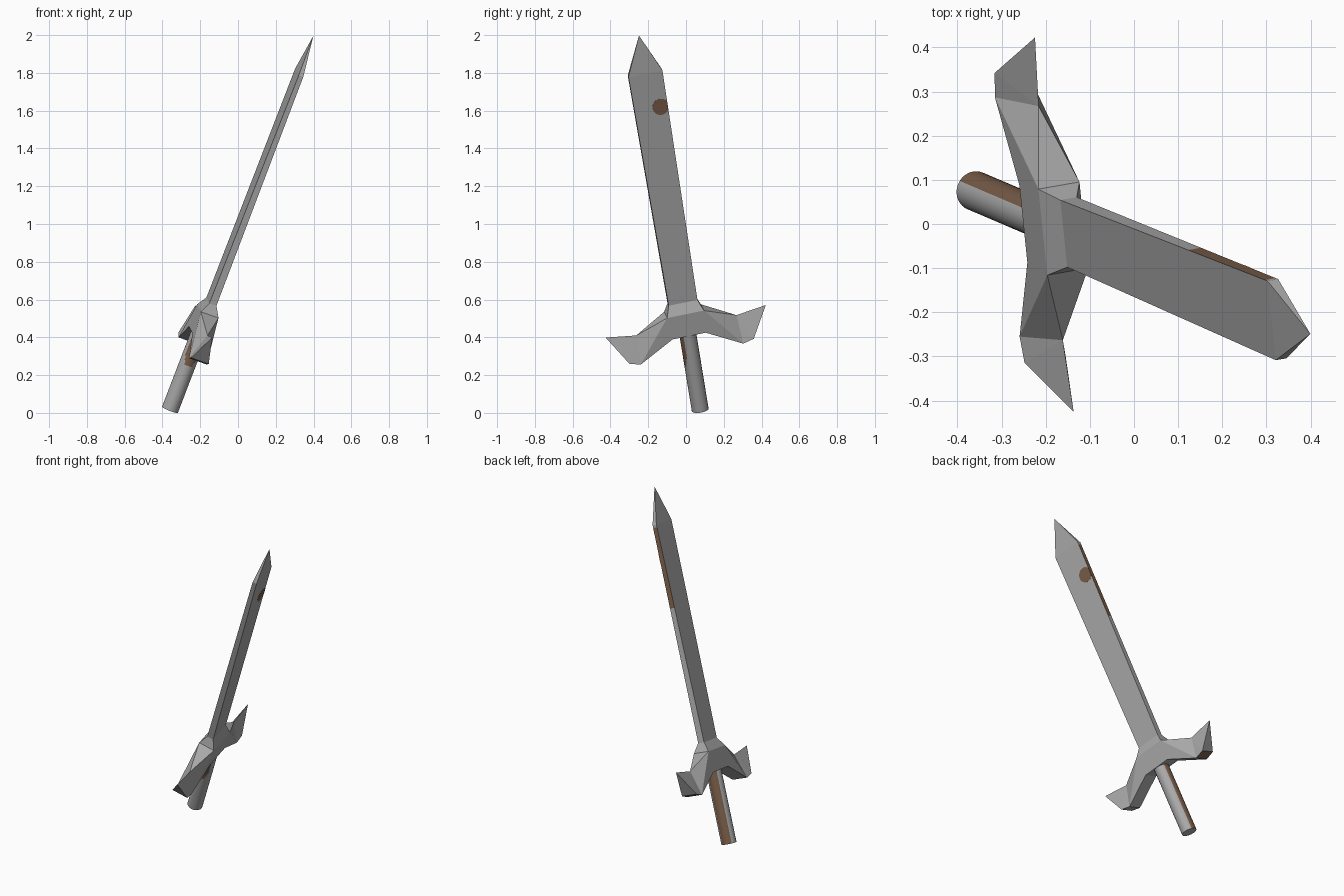
import bpy, bmesh, math
from mathutils import Vector

if "Cube" in bpy.data.objects:
    bpy.data.objects.remove(bpy.data.objects["Cube"])

# Sword frame: W across the blade, T through its thickness, U along its length
ORIGIN = Vector((-0.36, 0.075, 0.017))
U = Vector((0.354, -0.151, 0.923)).normalized()
W = Vector((-0.10, 0.975, 0.20))
W = (W - U * W.dot(U)).normalized()
T = W.cross(U)


def place(a, s, b):
    return ORIGIN + W * a + U * s + T * b


def make_material(name, rgb):
    m = bpy.data.materials.new(name)
    m.diffuse_color = (*rgb, 1)
    m.use_nodes = True
    m.node_tree.nodes["Principled BSDF"].inputs["Base Color"].default_value = m.diffuse_color
    return m


STEEL = make_material("steel grey", (0.40, 0.40, 0.40))
BROWN = make_material("rust brown", (0.19, 0.108, 0.064))


def build(name, faces):
    """faces: list of (local points, material index)"""
    bm = bmesh.new()
    for pts, mat in faces:
        f = bm.faces.new([bm.verts.new(place(*p)) for p in pts])
        f.material_index = mat
    bmesh.ops.remove_doubles(bm, verts=bm.verts, dist=1e-5)
    bmesh.ops.recalc_face_normals(bm, faces=bm.faces)
    me = bpy.data.meshes.new(name)
    bm.to_mesh(me)
    bm.free()
    me.materials.append(STEEL)
    me.materials.append(BROWN)
    ob = bpy.data.objects.new(name, me)
    bpy.context.collection.objects.link(ob)
    return ob


# Blade: flat bar, slightly wider and thinner toward the pointed tip
S0, S1, TIP = 0.62, 1.932, 2.146


def half_size(s):
    k = (s - S0) / (S1 - S0)
    return 0.078 + 0.014 * k, 0.02 - 0.007 * k


def ring(s):
    w, t = half_size(s)
    return [(w, s, t), (w, s, -t), (-w, s, -t), (-w, s, t)]


faces = []
stations = [S0, 1.43, 1.915, S1]
for lo, hi in zip(stations, stations[1:]):
    p, q = ring(lo), ring(hi)
    for i in range(4):
        j = (i + 1) % 4
        faces.append(([p[i], p[j], q[j], q[i]], int(i == 0 and lo == 1.43)))
p = ring(S1)
for i in range(4):
    faces.append(([p[i], p[(i + 1) % 4], (0, TIP, 0)], 0))
build("blade", faces)

# Round rust spot on one blade face, clipped at the blade edge
spot = []
for i in range(32):
    ang = 2 * math.pi * i / 32
    s = 1.731 + 0.045 * math.sin(ang)
    w, t = half_size(s)
    spot.append((min(0.052 + 0.045 * math.cos(ang), w), s, t))
up = [(a, s, b + 0.001) for a, s, b in spot]
faces = [(up, 1)]
for i in range(32):
    j = (i + 1) % 32
    faces.append(([spot[i], spot[j], up[j], up[i]], 1))
build("blade_spot", faces)


# Guard: faceted centre block with two flared wings
def pt(base, side, k):
    return (base[0] * side, base[1], base[2] * k)


TOP, MID, BASE = (0.078, 0.62, 0.02), (0.10, 0.565, 0.05), (0.09, 0.44, 0.05)
LOW, END = (0.278, 0.337, 0.05), (0.337, 0.352, 0.05)
RIDGE, POINT = (0.272, 0.484, 0), (0.435, 0.507, 0)

faces = []
for side in (1, -1):
    def pair(x, y):
        return [pt(x, side, 1), pt(x, side, -1), pt(y, side, -1), pt(y, side, 1)]
    faces.append((pair(TOP, MID), 0))
    faces.append((pair(BASE, LOW), 0))
    faces.append((pair(LOW, END), int(side == 1)))
    for x, y in ((MID, RIDGE), (END, POINT)):
        faces.append((pair(x, y)[:3], 0))
    for k in (1, -1):
        for tri in ((MID, BASE, LOW), (MID, LOW, RIDGE), (RIDGE, LOW, END), (RIDGE, END, POINT)):
            faces.append(([pt(v, side, k) for v in tri], 0))
for k in (1, -1):
    for x, y in ((TOP, MID), (MID, BASE)):
        faces.append(([pt(x, 1, k), pt(x, -1, k), pt(y, -1, k), pt(y, 1, k)], 0))
faces.append(([pt(BASE, 1, 1), pt(BASE, -1, 1), pt(BASE, -1, -1), pt(BASE, 1, -1)], 0))
build("guard", faces)

# Handle: round grip with a rust stripe along one side and a patch under the guard
N, R = 36, 0.045


def circle(s):
    return [(R * math.cos(2 * math.pi * i / N), s, R * math.sin(2 * math.pi * i / N)) for i in range(N)]


faces = [(circle(0), 0), (circle(0.44), 0)]
levels = [0, 0.26] + [0.26 + 0.0225 * i for i in range(1, 9)]
levels[-1] = 0.44
for lo, hi in zip(levels, levels[1:]):
    p, q = circle(lo), circle(hi)
    s = (lo + hi) / 2
    reach = 0
    if lo >= 0.26:
        reach = 50 * math.sqrt(1 - max(0, (0.33 - s) / 0.07) ** 2)
    for i in range(N):
        j = (i + 1) % N
        ang = (i + 0.5) * 360 / N
        stripe = ang < 30 or ang > 310
        patch = abs(ang - 180) < reach
        faces.append(([p[i], p[j], q[j], q[i]], int(stripe or patch)))
handle = build("handle", faces)
bpy.context.view_layer.objects.active = handle
handle.select_set(True)
bpy.ops.object.shade_smooth_by_angle(angle=math.radians(30))
